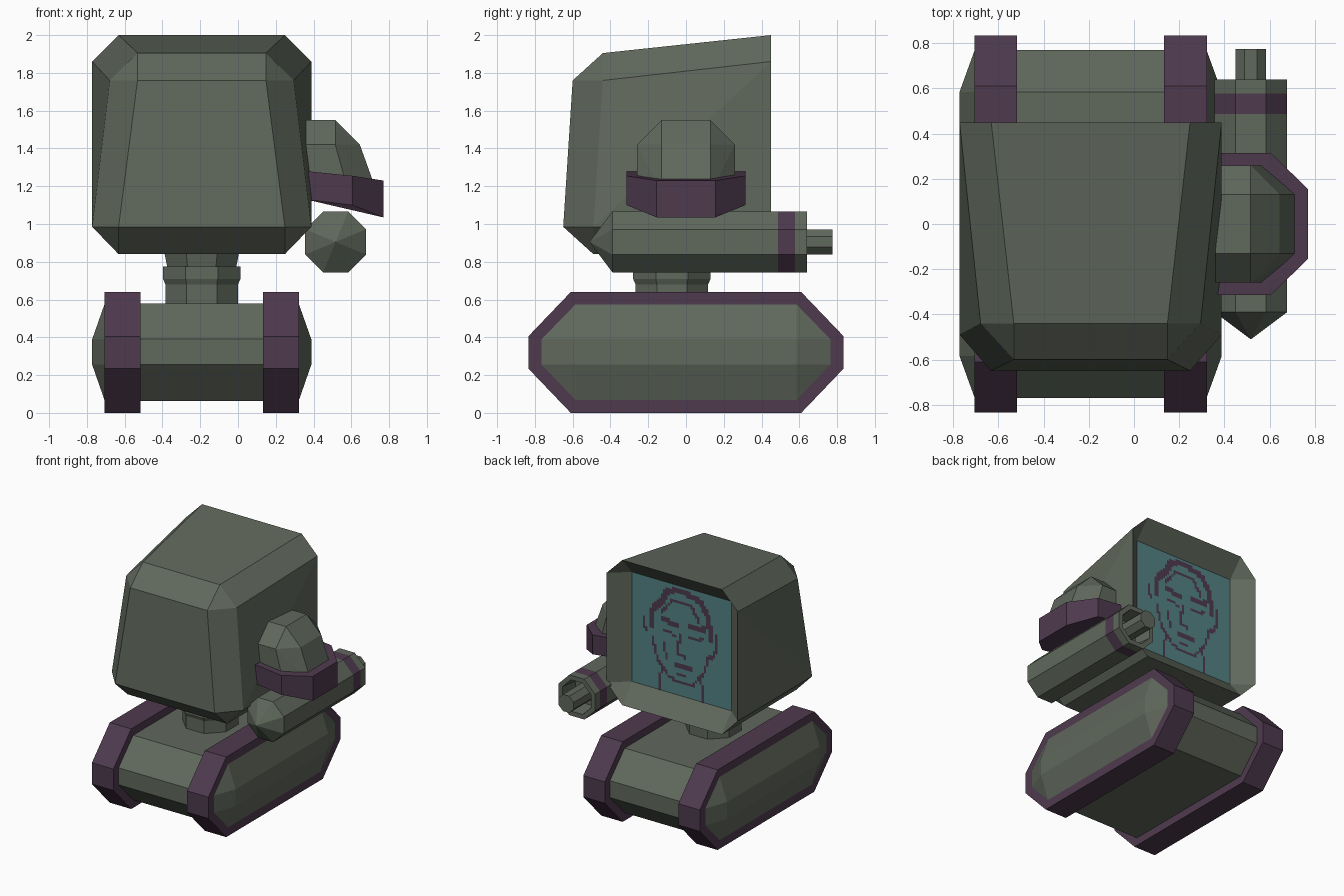
import bpy, bmesh, math
from mathutils import Vector

if "Cube" in bpy.data.objects:
    bpy.data.objects.remove(bpy.data.objects["Cube"])

CX = -0.192  # centre line of head and tracked base


def material(name, rgb):
    m = bpy.data.materials.new(name)
    m.diffuse_color = (*rgb, 1)
    m.use_nodes = True
    m.node_tree.nodes["Principled BSDF"].inputs["Base Color"].default_value = m.diffuse_color
    return m


GREEN = material("grey_green", (0.117, 0.138, 0.107))
PURPLE = material("dark_purple", (0.076, 0.042, 0.076))
TEAL = material("screen_teal", (0.088, 0.222, 0.230))


def finish(bm, name, *mats):
    bmesh.ops.recalc_face_normals(bm, faces=bm.faces)
    me = bpy.data.meshes.new(name)
    bm.to_mesh(me)
    bm.free()
    for m in mats:
        me.materials.append(m)
    ob = bpy.data.objects.new(name, me)
    bpy.context.collection.objects.link(ob)
    return ob


def hull(points):
    bm = bmesh.new()
    for p in points:
        bm.verts.new(p)
    bmesh.ops.convex_hull(bm, input=bm.verts)
    bmesh.ops.dissolve_limit(bm, angle_limit=0.03, verts=bm.verts, edges=bm.edges)
    return bm


def loft(loops):
    """Skin between equal loops, capped at both ends."""
    bm = bmesh.new()
    rows = [[bm.verts.new(p) for p in loop] for loop in loops]
    n = len(rows[0])
    for a, b in zip(rows, rows[1:]):
        for i in range(n):
            bm.faces.new((a[i], a[(i + 1) % n], b[(i + 1) % n], b[i]))
    bm.faces.new(rows[0])
    bm.faces.new(rows[-1])
    return bm


def octagon(half_width):
    r = half_width / math.cos(math.pi / 8)
    return [(r * math.cos((i + .5) * math.pi / 4), r * math.sin((i + .5) * math.pi / 4)) for i in range(8)]


def both(points):
    return [(CX + s * x, y, z) for x, y, z in points for s in (-1, 1)]


# Head: tapered chamfered shell
bm = hull(both([(.44, .45, 2), (.58, .45, 1.86), (.58, .45, .985), (.44, .45, .84),
                (.34, -.44, 1.905), (.34, -.6, 1.76), (.487, -.44, 1.76),
                (.44, -.65, .985), (.58, -.49, .985), (.44, -.49, .84)]))
# Head back: sloping bezel down to a recessed screen
bmesh.ops.delete(bm, geom=[f for f in bm.faces if all(v.co.y > .449 for v in f.verts)], context='FACES_ONLY')
mid = Vector((CX, 0, 1.42))
ring = sorted((v for v in bm.verts if v.co.y > .449),
              key=lambda v: math.atan2(v.co.z - mid.z, v.co.x - mid.x) % math.tau)
SY = .33
inner = [bm.verts.new((CX + sx * .44, SY, z)) for sx, z in ((1, 1.86), (-1, 1.86), (-1, .985), (1, .985))]
for k in range(4):
    a, b, c = ring[2 * k], ring[2 * k + 1], ring[(2 * k + 2) % 8]
    bm.faces.new((a, b, inner[k]))
    bm.faces.new((b, c, inner[(k + 1) % 4], inner[k]))
bm.faces.new(inner).material_index = 1
finish(bm, "monitor_head", GREEN, TEAL)

# Face picture: strokes drawn as square pixels on the screen (u, v from lower left)
thick = [[(.2, .55), (.2, .7), (.3, .82), (.35, .92), (.5, .95), (.68, .9), (.76, .78), (.79, .58)],
         [(.3, .65), (.44, .62)], [(.57, .64), (.72, .66)], [(.44, .25), (.57, .25)]]
thin = [[(.3, .72), (.42, .86), (.6, .84), (.68, .72)], [(.86, .64), (.86, .5), (.79, .42)],
        [(.13, .62), (.14, .5)], [(.21, .46), (.26, .28), (.38, .14), (.6, .12), (.72, .25), (.78, .44)],
        [(.32, .56), (.44, .54)], [(.58, .56), (.72, .57)], [(.49, .55), (.46, .38), (.54, .36)],
        [(.46, .19), (.54, .19)], [(.3, .2), (.28, .02)], [(.7, .2), (.72, .02)], [(.33, .44), (.35, .3)]]
N = 44
cells = set()
for strokes, size in ((thick, 2), (thin, 1)):
    for s in strokes:
        for p, q in zip(s, s[1:]):
            for t in range(41):
                u, v = (int(N * (p[k] + (q[k] - p[k]) * t / 40)) for k in (0, 1))
                cells |= {(u + i, v + j) for i in range(size) for j in range(size)}
bm = bmesh.new()
for u, v in cells:
    bm.faces.new([bm.verts.new((CX + .44 - .88 * (u + i) / N, SY + .004, .985 + .875 * (v + j) / N))
                  for i, j in ((0, 0), (1, 0), (1, 1), (0, 1))])
finish(bm, "screen_picture", PURPLE)

# Neck: octagonal column with a collar
finish(loft([[(CX + x, y - .075, z) for x, y in octagon(r)] for r, z in
             ((.192, .55), (.192, .68), (.205, .71), (.205, .775), (.183, .775), (.2, .86))]), "neck", GREEN)


# Tracked base: long eight-sided hull with tapered hubs
def track_profile(x, ends, z_low, z_high):
    (y1, y2), (z1, z2) = ends, (.235, .405) if z_low == 0 else (.255, .39)
    return [(x, -y1, z_low), (x, y1, z_low), (x, y2, z1), (x, y2, z2),
            (x, y1, z_high), (x, -y1, z_high), (x, -y2, z2), (x, -y2, z1)]


hub = [(.58, s * .585, z) for s in (-1, 1) for z in (.255, .39)]
finish(hull(both(track_profile(.513, (.585, .77), .063, .58) + hub)), "base_hull", GREEN)
for side, name in ((-1, "left"), (1, "right")):
    finish(loft([track_profile(CX + side * d, (.61, .835), 0, .64) for d in (.325, .515)]), name + "_track", PURPLE)

# Shoulder: faceted dome over a drooping rim
dome = [(.36, .26, 1.15), (.59, .26, 1.15), (.735, .13, 1.17), (.36, .26, 1.42), (.515, .26, 1.42),
        (.645, .13, 1.42), (.36, .13, 1.55), (.515, .13, 1.55)]
finish(hull([(x, s * y, z) for x, y, z in dome for s in (-1, 1)]), "shoulder_dome", GREEN)
outline = [(.36, .315, 1.13, 1.28), (.605, .315, 1.10, 1.255), (.77, .155, 1.035, 1.23)]
outline += [(x, -y, a, b) for x, y, a, b in reversed(outline)]
finish(loft([[(x, y, a) for x, y, a, b in outline], [(x, y, b) for x, y, a, b in outline]]), "shoulder_rim", PURPLE)


# Arm: pointed octagonal gun with a band and hollow muzzle
def arm_loft(sections):
    return loft([[(.517 + x, y, .905 + z) for x, z in octagon(r)] for r, y in sections])


bm = arm_loft([(.001, -.51), (.161, -.39), (.161, .487), (.161, .577), (.161, .64), (.125, .64), (.11, .5)])
for f in bm.faces:
    if .52 < f.calc_center_median().y < .54 and all(.48 < v.co.y < .58 for v in f.verts):
        f.material_index = 1
finish(bm, "arm_gun", GREEN, PURPLE)
finish(arm_loft([(.067, .45), (.067, .775)]), "gun_barrel", GREEN)
